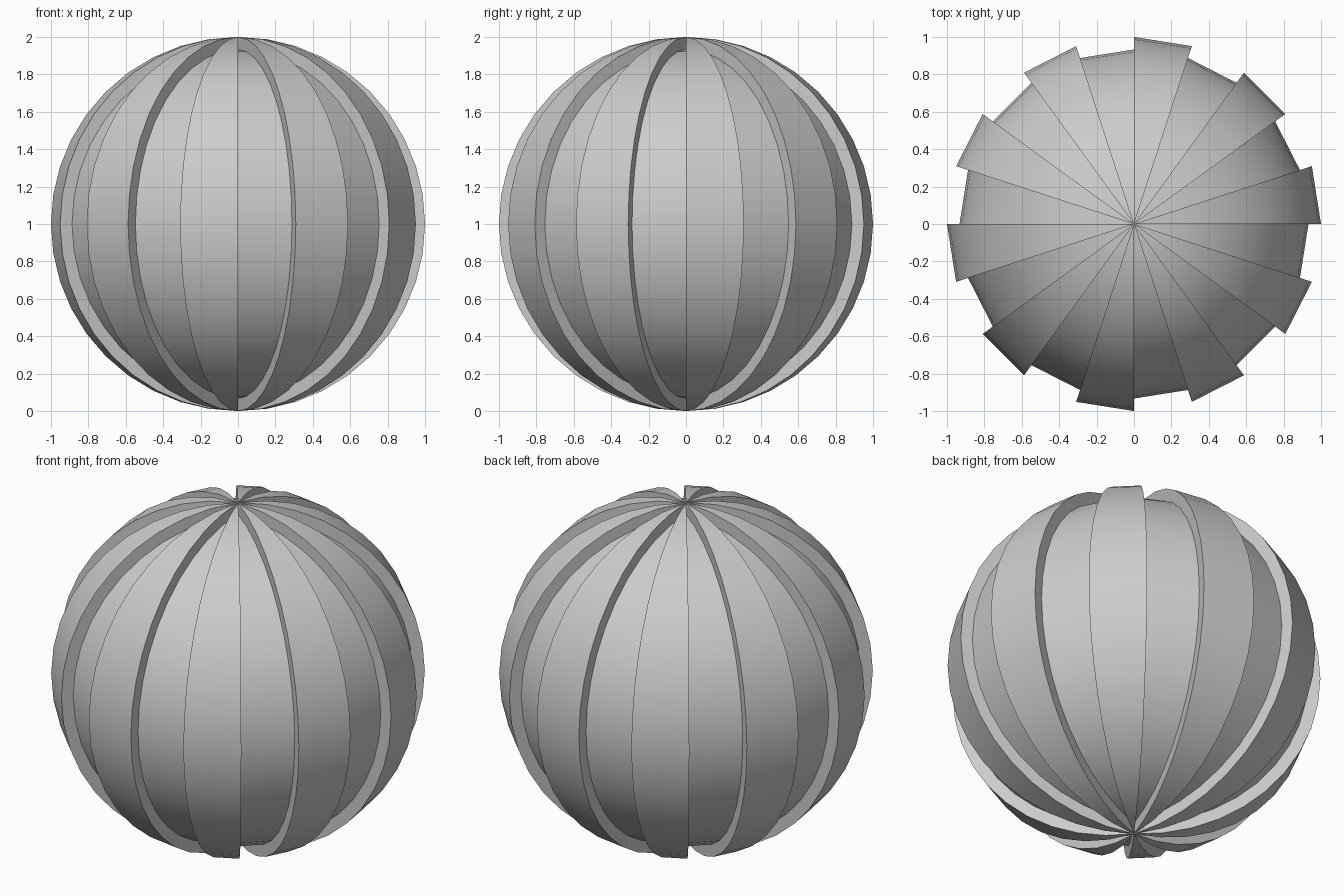
import bpy
import bmesh
from math import sin, cos, pi
from mathutils import Vector

WEDGES = 20          # alternating raised and sunken panels
STEPS = 20           # segments from pole to pole
OUTER, INNER = 1.0, 0.933
CENTRE = Vector((0, 0, 1))

if "Cube" in bpy.data.objects:
    bpy.data.objects.remove(bpy.data.objects["Cube"], do_unlink=True)

grey = bpy.data.materials.new("plain_grey")
grey.use_nodes = True
colour = (0.6, 0.6, 0.6, 1)
grey.diffuse_color = colour
grey.node_tree.nodes["Principled BSDF"].inputs["Base Color"].default_value = colour


def meridian(bm, radius, azimuth):
    """Half circle of vertices from the bottom pole to the top pole."""
    arc = []
    for i in range(STEPS + 1):
        lat = -pi / 2 + pi * i / STEPS
        ring = cos(lat) if 0 < i < STEPS else 0
        offset = Vector((ring * cos(azimuth), ring * sin(azimuth), sin(lat)))
        arc.append(bm.verts.new(CENTRE + radius * offset))
    return arc


def strip(bm, left, right, smooth):
    """Faces between two arcs; arcs that share a pole close with triangles."""
    for i in range(STEPS):
        corners = [left[i], right[i], right[i + 1], left[i + 1]]
        face = bm.faces.new(list(dict.fromkeys(corners)))
        face.smooth = smooth


def panel(index):
    raised = index % 2 == 0
    radius = OUTER if raised else INNER
    start = index * 2 * pi / WEDGES
    end = start + 2 * pi / WEDGES
    bm = bmesh.new()

    # Curved outer skin, with shared pole vertices
    first, last = meridian(bm, radius, start), meridian(bm, radius, end)
    for pole in (0, -1):
        bm.verts.remove(last[pole])
        last[pole] = first[pole]
    strip(bm, first, last, True)

    # Flat side walls stepping down to the sunken panels
    if raised:
        strip(bm, meridian(bm, INNER, start), first, False)
        strip(bm, last, meridian(bm, INNER, end), False)

    name = "raised_panel" if raised else "sunken_panel"
    mesh = bpy.data.meshes.new(name)
    bm.to_mesh(mesh)
    bm.free()
    mesh.materials.append(grey)
    bpy.context.collection.objects.link(bpy.data.objects.new(name, mesh))


for n in range(WEDGES):
    panel(n)
